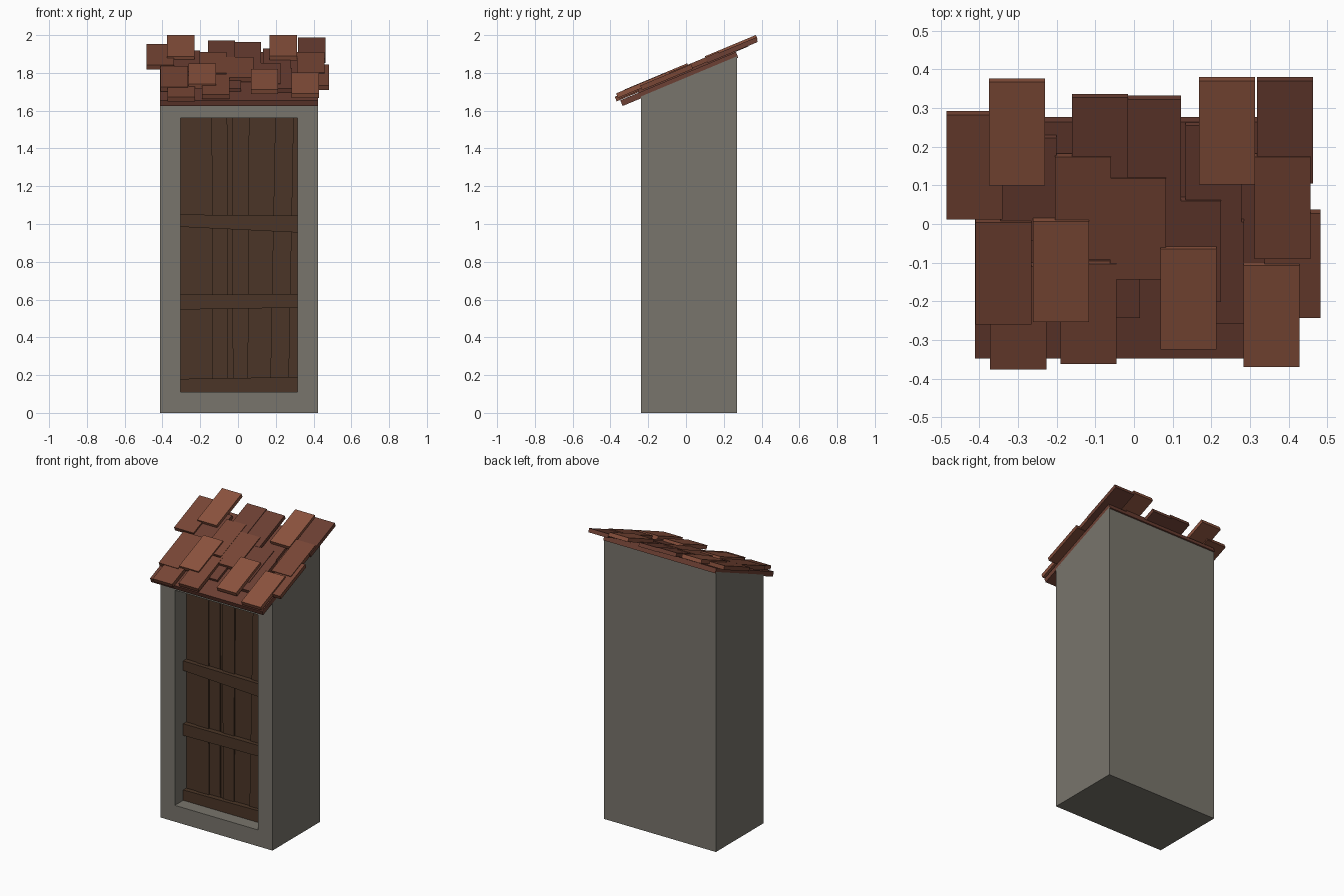
import bpy, bmesh, math

if "Cube" in bpy.data.objects:
    bpy.data.objects.remove(bpy.data.objects["Cube"])

ANGLE = math.atan(0.418)
CO, SI = math.cos(ANGLE), math.sin(ANGLE)
ROOF_Z = 1.765  # height of roof underside at y = 0


def material(name, rgb):
    m = bpy.data.materials.new(name)
    m.diffuse_color = (*rgb, 1)
    m.use_nodes = True
    m.node_tree.nodes["Principled BSDF"].inputs["Base Color"].default_value = m.diffuse_color
    return m


STONE = material("stone_grey", (0.19, 0.178, 0.15))
WOOD = material("dark_wood", (0.07, 0.036, 0.02))
CLAY = [material("clay_dark", (0.15, 0.05, 0.033)),
        material("clay_mid", (0.19, 0.062, 0.036)),
        material("clay_light", (0.26, 0.085, 0.048))]


def finish(name, bm, mat):
    bmesh.ops.recalc_face_normals(bm, faces=bm.faces)
    me = bpy.data.meshes.new(name)
    bm.to_mesh(me)
    bm.free()
    me.materials.append(mat)
    ob = bpy.data.objects.new(name, me)
    bpy.context.collection.objects.link(ob)
    return ob


def prism(profile, offset):
    """Closed solid from a flat outline pushed along an offset."""
    bm = bmesh.new()
    f = bm.faces.new([bm.verts.new(p) for p in profile])
    r = bmesh.ops.extrude_face_region(bm, geom=[f], use_keep_orig=True)
    vs = [g for g in r["geom"] if isinstance(g, bmesh.types.BMVert)]
    bmesh.ops.translate(bm, verts=vs, vec=offset)
    return bm


# Body: sloped-top block with a recessed doorway
X0, X1, Y0, Y1 = -0.412, 0.423, -0.237, 0.27
side = [(X0, Y0, 0), (X0, Y1, 0),
        (X0, Y1, ROOF_Z + 0.418 * Y1 + 0.01), (X0, Y0, ROOF_Z + 0.418 * Y0 + 0.01)]
bm = prism(side, (X1 - X0, 0, 0))
bmesh.ops.recalc_face_normals(bm, faces=bm.faces)
front = min(bm.faces, key=lambda f: f.calc_center_median().y)
bmesh.ops.inset_individual(bm, faces=[front], thickness=0.1)
for v in front.verts:
    v.co = (-0.305 if v.co.x < 0 else 0.315, Y0, 0.11 if v.co.z < 1 else 1.56)
back = bmesh.ops.extrude_discrete_faces(bm, faces=[front])["faces"][0]
bmesh.ops.translate(bm, verts=back.verts, vec=(0, 0.145, 0))
finish("body", bm, STONE)

# Door planks: bottom left/right x, top left/right x, front y
planks = [(-0.305, -0.225, -0.305, -0.222, -0.115),
          (-0.225, -0.132, -0.222, -0.137, -0.121),
          (-0.132, -0.053, -0.137, -0.057, -0.113),
          (-0.053, -0.027, -0.057, -0.032, -0.104),
          (-0.027, 0.053, -0.032, 0.060, -0.121),
          (0.053, 0.170, 0.060, 0.197, -0.113),
          (0.170, 0.268, 0.197, 0.295, -0.122),
          (0.268, 0.315, 0.295, 0.315, -0.110)]
for i, (a, b, c, d, y) in enumerate(planks):
    outline = [(a, y, 0.11), (b, y, 0.11), (d, y, 1.56), (c, y, 1.56)]
    finish(f"door_plank_{i + 1}", prism(outline, (0, -0.085 - y, 0)), WOOD)

# Door crossbars: left bottom/top z, right bottom/top z
bars = [(0.11, 0.18, 0.11, 0.19), (0.547, 0.626, 0.557, 0.63), (0.985, 1.05, 0.955, 1.045)]
for i, (a, b, c, d) in enumerate(bars):
    y = -0.148
    outline = [(-0.305, y, a), (0.315, y, c), (0.315, y, d), (-0.305, y, b)]
    finish(f"door_crossbar_{i + 1}", prism(outline, (0, 0.035, 0)), WOOD)


def roof_slab(name, xa, xb, ya, yb, top, thick, mat):
    """Sloped slab; ya..yb is its extent seen from above, top its height at y = 0."""
    nt = (top - ROOF_Z) * CO
    nb = nt - thick
    s0, s1 = (ya + nt * SI) / CO, (yb + nb * SI) / CO
    outline = [(xa, s * CO - n * SI, ROOF_Z + s * SI + n * CO)
               for s, n in ((s0, nb), (s1, nb), (s1, nt), (s0, nt))]
    finish(name, prism(outline, (xb - xa, 0, 0)), mat)


# Roof board and the shingles: left x, front y, back y, top height, shade
roof_slab("roof_board", X0, X1, -0.348, 0.277, 1.80, 0.0323, CLAY[0])
shingles = [
    (0.318, 0.105, 0.380, 1.833, 0), (-0.023, 0.055, 0.332, 1.830, 0),
    (-0.160, 0.060, 0.337, 1.834, 0), (0.133, -0.010, 0.265, 1.822, 0),
    (-0.345, -0.043, 0.232, 1.825, 0), (-0.130, -0.243, 0.030, 1.818, 0),
    (0.080, -0.202, 0.070, 1.828, 0), (-0.372, -0.377, -0.100, 1.831, 1),
    (-0.485, 0.012, 0.292, 1.836, 1), (-0.410, -0.260, 0.014, 1.835, 1),
    (-0.190, -0.362, -0.093, 1.838, 1), (-0.205, -0.092, 0.183, 1.838, 1),
    (-0.062, -0.143, 0.128, 1.836, 1), (0.312, -0.090, 0.183, 1.839, 1),
    (0.338, -0.243, 0.037, 1.834, 1), (0.140, -0.258, 0.015, 1.824, 0),
    (-0.375, 0.100, 0.377, 1.846, 2), (0.168, 0.102, 0.380, 1.846, 2),
    (-0.262, -0.253, 0.017, 1.848, 2), (0.068, -0.325, -0.055, 1.848, 2),
    (0.283, -0.370, -0.098, 1.846, 2)]
for i, (x, ya, yb, top, shade) in enumerate(shingles):
    roof_slab(f"roof_shingle_{i + 1}", x, x + 0.145, ya, yb, top, 0.026, CLAY[shade])
